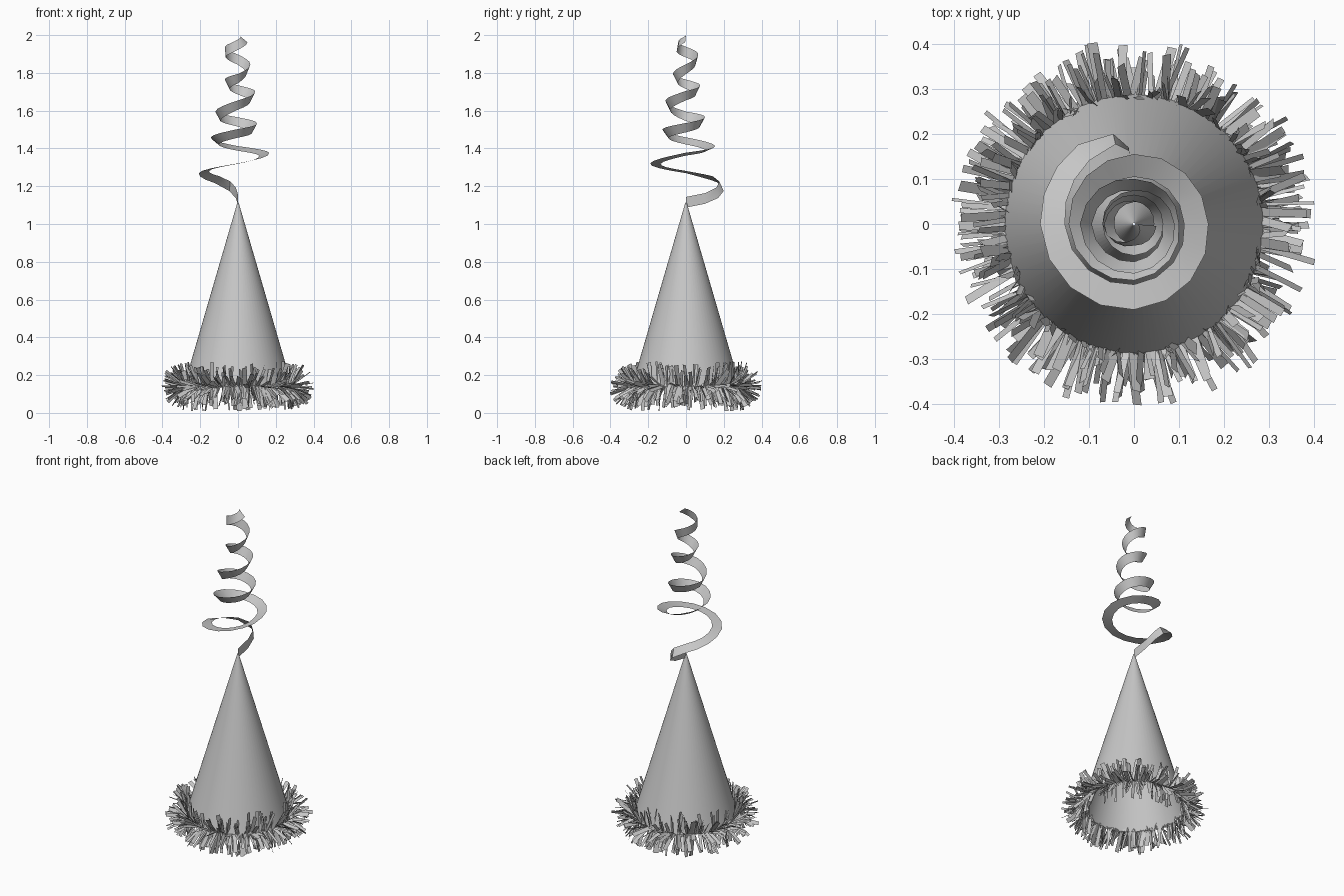
import bpy, bmesh, math, random
from mathutils import Vector

old = bpy.data.objects.get("Cube")
if old:
    bpy.data.objects.remove(old, do_unlink=True)

random.seed(7)
GREY = (0.57, 0.57, 0.57, 1.0)
mat = bpy.data.materials.new("plain grey")
mat.use_nodes = True
mat.diffuse_color = GREY
mat.node_tree.nodes["Principled BSDF"].inputs["Base Color"].default_value = GREY


def finish(bm, name, smooth=False):
    mesh = bpy.data.meshes.new(name)
    bm.to_mesh(mesh)
    bm.free()
    mesh.materials.append(mat)
    ob = bpy.data.objects.new(name, mesh)
    bpy.context.collection.objects.link(ob)
    if smooth:
        bpy.ops.object.select_all(action='DESELECT')
        ob.select_set(True)
        bpy.context.view_layer.objects.active = ob
        bpy.ops.object.shade_smooth_by_angle(angle=math.radians(40))
    return ob


# Hat cone, open at the bottom
BASE_Z, TIP_Z, BASE_R = 0.14, 1.115, 0.287
bm = bmesh.new()
bmesh.ops.create_cone(bm, cap_ends=False, segments=64, radius1=BASE_R,
                      radius2=0.003, depth=TIP_Z - BASE_Z)
bmesh.ops.translate(bm, verts=bm.verts, vec=(0, 0, (BASE_Z + TIP_Z) / 2))
finish(bm, "hat_cone", True)

# Curled ribbon: turn angle, outer radius, height, lean of the width from vertical
keys = [(90, 0.0, 1.115, 0), (91, 0.10, 1.135, 0), (94, 0.17, 1.165, -8),
        (103, 0.205, 1.20, -25), (125, 0.215, 1.235, -50)]
radii = [.208, .19, .165, .155, .145, .125, .10, .10, .12,
         .11, .09, .075, .07, .07, .065, .065, .07, .048]
heights = [1.275, 1.32, 1.37, 1.40, 1.44, 1.48, 1.51, 1.54, 1.57,
           1.63, 1.68, 1.71, 1.74, 1.77, 1.82, 1.87, 1.91, 1.95]
leans = [-78, -92, -106, -116, -132, -145] + [-152] * 8 + [-158, -165, -175, -195]
keys += [(180 + 90 * i, r, z, a)
         for i, (r, z, a) in enumerate(zip(radii, heights, leans))]
keys.append((keys[-1][0] + 85, 0.05, 1.98, -230))

WIDTH = 0.056
bm = bmesh.new()
previous = None
for i, k in enumerate(keys):
    nxt = keys[min(i + 1, len(keys) - 1)]
    steps = max(1, round((nxt[0] - k[0]) / 20))
    for s in range(steps):
        turn, r, z, lean = (a + (b - a) * s / steps for a, b in zip(k, nxt))
        turn, lean = math.radians(turn), math.radians(lean)
        out = Vector((math.cos(turn), math.sin(turn), 0))
        across = out * math.sin(lean) + Vector((0, 0, math.cos(lean)))
        r = max(0, r - WIDTH / 2 * abs(math.sin(lean)))
        mid = out * r + Vector((0, 0, z))
        pair = [bm.verts.new(mid - across * WIDTH / 2),
                bm.verts.new(mid + across * WIDTH / 2)]
        if previous:
            bm.faces.new((previous[0], pair[0], pair[1], previous[1]))
        previous = pair
finish(bm, "curled_ribbon", True)

# Tinsel trim: flat strips fanning outward from the rim
bm = bmesh.new()
COUNT = 520
for i in range(COUNT):
    turn = math.tau * (i + random.random()) / COUNT
    out = Vector((math.cos(turn), math.sin(turn), 0))
    side = Vector((-out.y, out.x, 0))
    rise = math.radians(random.uniform(-92, 92))
    along = (out * math.cos(rise) + Vector((0, 0, math.sin(rise)))
             + side * random.uniform(-0.2, 0.2)).normalized()
    roll = math.radians(random.uniform(-65, 65))
    normal = along.cross(side).normalized()
    across = normal.cross(along) * math.cos(roll) + normal * math.sin(roll)
    across *= random.uniform(0.010, 0.026) / 2
    root = out * 0.281 + Vector((0, 0, 0.141))
    tip = root + along * random.uniform(0.085, 0.134)
    bm.faces.new([bm.verts.new(p) for p in
                  (root - across, root + across, tip + across, tip - across)])
finish(bm, "tinsel_trim")
